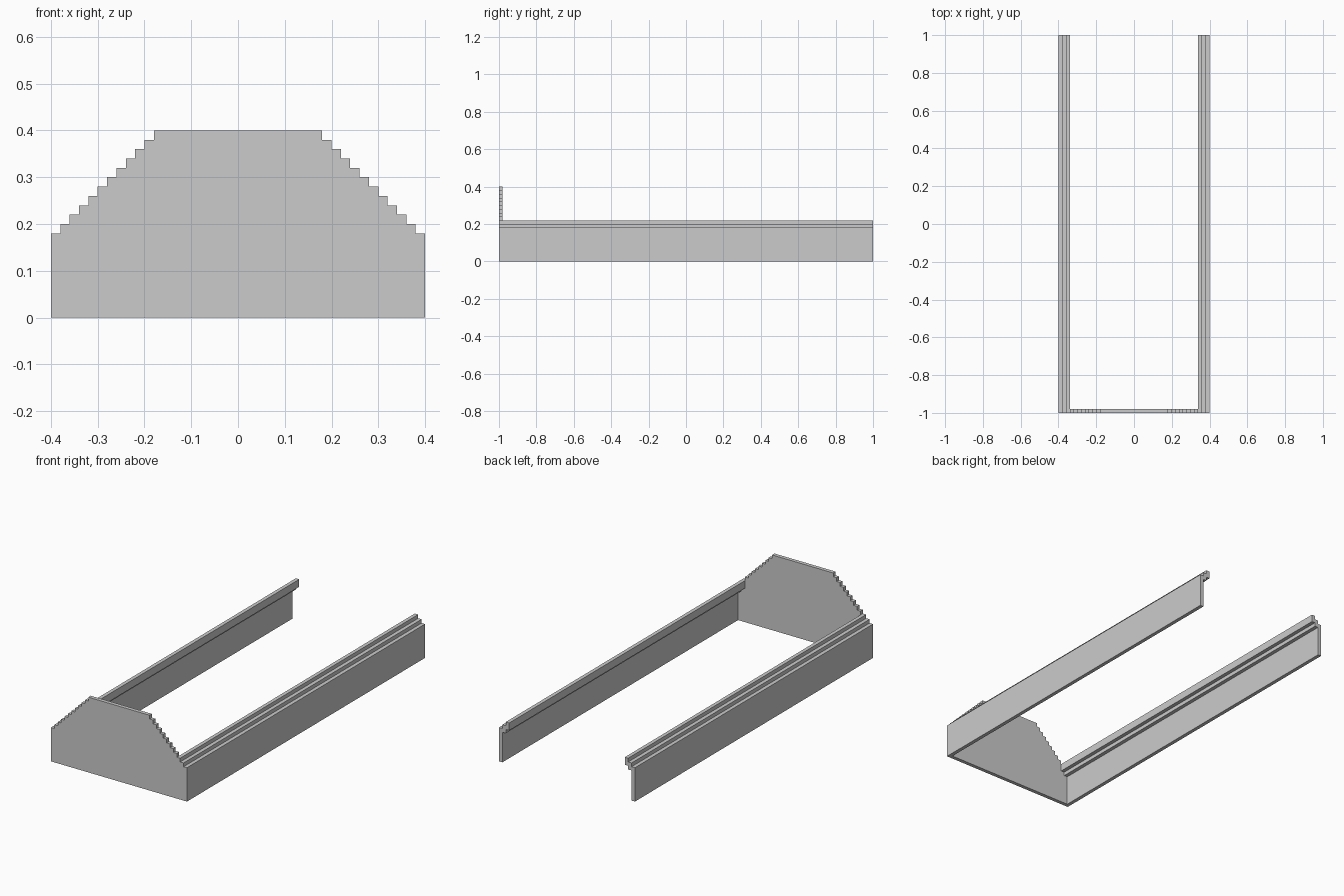
import bpy, bmesh

if "Cube" in bpy.data.objects:
    bpy.data.objects.remove(bpy.data.objects["Cube"])

S = 0.02  # step size of the whole model


def extrude_profile(name, pts, y0, y1):
    """Closed XZ outline (counter-clockwise from the front) extruded along y."""
    bm = bmesh.new()
    face = bm.faces.new([bm.verts.new((x, y0, z)) for x, z in pts])
    new = bmesh.ops.extrude_face_region(bm, geom=[face])["geom"]
    bmesh.ops.translate(bm, vec=(0, y1 - y0, 0),
                        verts=[v for v in new if isinstance(v, bmesh.types.BMVert)])
    bmesh.ops.recalc_face_normals(bm, faces=bm.faces)
    mesh = bpy.data.meshes.new(name)
    bm.to_mesh(mesh)
    bm.free()
    obj = bpy.data.objects.new(name, mesh)
    bpy.context.collection.objects.link(obj)
    return obj


# Stepped gable end at the front
right = [(0.4, 0.0)]
for i in range(12):
    z = 0.18 + i * S
    right.append((0.4 - i * S, z))
    if i < 11:
        right.append((0.4 - (i + 1) * S, z))
left = [(-x, z) for x, z in reversed(right)]
extrude_profile("gable_end", right + left, -1.0, -1.0 + S)

# Side walls with two overlapping eave steps leaning inwards
wall = [(0.4, 0.0), (0.4, 0.18), (0.38, 0.18), (0.38, 0.20), (0.36, 0.20), (0.36, 0.22),
        (0.34, 0.22), (0.34, 0.18), (0.36, 0.18), (0.36, 0.16), (0.38, 0.16), (0.38, 0.0)]
for name, side in (("right_wall", 1), ("left_wall", -1)):
    extrude_profile(name, [(side * x, z) for x, z in wall], -1.0 + S, 1.0)
